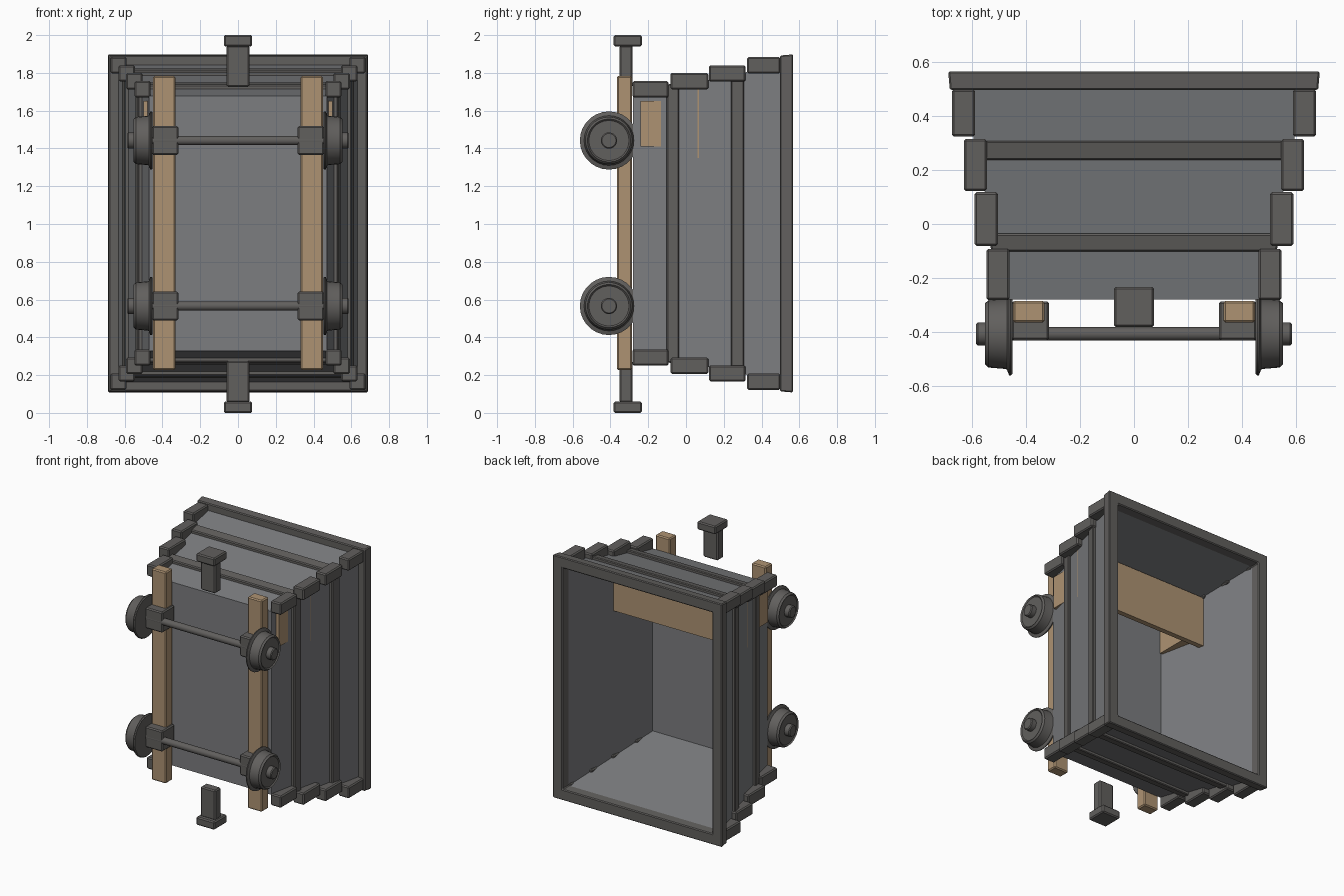
import bpy, bmesh, math
from mathutils import Matrix

if "Cube" in bpy.data.objects:
    bpy.data.objects.remove(bpy.data.objects["Cube"])

CZ = 1.003       # middle of the cart along its length (z)
DZ = 0.205       # half-length minus half-width of the tub


def material(name, rgb):
    m = bpy.data.materials.new(name)
    m.diffuse_color = (*rgb, 1)
    m.use_nodes = True
    m.node_tree.nodes["Principled BSDF"].inputs["Base Color"].default_value = m.diffuse_color
    return m


WOOD = material("wood", (0.42, 0.29, 0.17))
IRON = material("dark_iron", (0.12, 0.115, 0.11))
SHEET = material("sheet_metal", (0.2, 0.205, 0.215))


def finish(name, bm, mat, bevel=0.0):
    bmesh.ops.recalc_face_normals(bm, faces=bm.faces)
    me = bpy.data.meshes.new(name)
    bm.to_mesh(me)
    bm.free()
    me.materials.append(mat)
    ob = bpy.data.objects.new(name, me)
    bpy.context.collection.objects.link(ob)
    if bevel:
        b = ob.modifiers.new("bevel", "BEVEL")
        b.width, b.segments = bevel, 1
        b.limit_method, b.angle_limit = "ANGLE", math.radians(40)
    return ob


def box(name, x, y, z, mat, bevel=0.008):
    """Box from (low, high) ranges."""
    bm = bmesh.new()
    bmesh.ops.create_cube(bm, size=1)
    for v in bm.verts:
        v.co = [r[0] if c < 0 else r[1] for c, r in zip(v.co, (x, y, z))]
    return finish(name, bm, mat, bevel)


def span(s, a, b):
    """Range a..b mirrored to the side s."""
    return tuple(sorted((s * a, s * b)))


def loft(name, loops, mat, closed, bevel=0.0):
    """Rectangular loops (half width, y) joined in order; closed makes a ring."""
    bm = bmesh.new()
    rows = [[bm.verts.new((sx * w, y, CZ + sz * (w + DZ)))
             for sx, sz in ((-1, -1), (1, -1), (1, 1), (-1, 1))] for w, y in loops]
    pairs = list(zip(rows, rows[1:]))
    if closed:
        pairs.append((rows[-1], rows[0]))
    else:
        bm.faces.new(rows[0])
        bm.faces.new(rows[-1])
    for a, b in pairs:
        for i in range(4):
            j = (i + 1) % 4
            bm.faces.new((a[i], a[j], b[j], b[i]))
    return finish(name, bm, mat, bevel)


def lathe(name, profile, y, z, side, mat, n=28):
    """Turned part along x from (x, radius) points."""
    bm = bmesh.new()
    rows = []
    for x, r in profile:
        rows.append([bm.verts.new((side * x, y + r * math.cos(2 * math.pi * i / n),
                                   z + r * math.sin(2 * math.pi * i / n))) for i in range(n)])
    for a, b in zip(rows, rows[1:]):
        for i in range(n):
            j = (i + 1) % n
            bm.faces.new((a[i], a[j], b[j], b[i]))
    bm.faces.new(rows[0])
    bm.faces.new(rows[-1])
    ob = finish(name, bm, mat)
    bpy.context.view_layer.objects.active = ob
    ob.select_set(True)
    bpy.ops.object.shade_smooth_by_angle(angle=math.radians(30))
    ob.select_set(False)
    return ob


def wall(y):
    """Outer half width of the sloping tub at height y."""
    return 0.47 + 0.21 * (y + 0.28)


# Tub: tapered open shell with a floor
loft("tub", [(wall(-0.28), -0.28), (wall(0.53), 0.53),
             (wall(0.53) - 0.03, 0.53), (wall(-0.25) - 0.03, -0.25)], SHEET, False)

# Bands round the tub and the rim on its open end
for i, (y0, y1) in enumerate(((-0.102, -0.036), (0.238, 0.308))):
    loft(f"band_{i + 1}", [(wall(y0) + 0.022, y0), (wall(y1) + 0.022, y1),
                           (wall(y1) - 0.015, y1), (wall(y0) - 0.015, y0)], IRON, True, 0.006)
loft("rim", [(0.684, 0.498), (0.69, 0.567), (0.61, 0.567), (0.603, 0.498)], IRON, True, 0.006)

# Stepped corner blocks
steps = ((0.462, 0.548, -0.283, -0.092), (0.505, 0.592, -0.082, 0.118),
         (0.546, 0.632, 0.122, 0.316), (0.59, 0.676, 0.324, 0.5))
for sx in (-1, 1):
    for sz in (-1, 1):
        for i, (a, b, y0, y1) in enumerate(steps):
            z = [CZ + c for c in span(sz, a + DZ, b + DZ)]
            box(f"corner_block_{i + 1}", span(sx, a, b), (y0, y1), z, IRON)

# Bench inside the tub: board and two legs
box("seat_board", (-0.543, 0.543), (0.062, 0.1), (1.35, 1.72), WOOD, 0)
for s in (-1, 1):
    box("seat_leg", span(s, 0.43, 0.501), (-0.24, 0.065), (1.41, 1.65), WOOD, 0)

# Wooden chassis rails
for s in (-1, 1):
    box("chassis_rail", span(s, 0.332, 0.45), (-0.366, -0.285),
        (CZ - 0.777, CZ + 0.78), WOOD)

# Axles, axle boxes and flanged wheels
AY = -0.408
wheel = [(0.452, 0.06), (0.452, 0.148), (0.458, 0.154), (0.464, 0.154), (0.472, 0.132),
         (0.48, 0.13), (0.54, 0.125), (0.553, 0.114), (0.545, 0.106),
         (0.545, 0.043), (0.58, 0.043), (0.586, 0.037)]
for az in (CZ - 0.437, CZ + 0.439):
    lathe("axle", [(-0.47, 0.025), (0.47, 0.025)], AY, az, 1, IRON, 16)
    for s in (-1, 1):
        box("axle_box", span(s, 0.315, 0.455), (-0.432, -0.287),
            (az - 0.076, az + 0.076), IRON)
        lathe("wheel", wheel, AY, az, s, IRON)

# Buffers at both ends
for s in (-1, 1):
    shaft = [1 + c for c in span(s, 0.725, 0.945)]
    head = [1 + c for c in span(s, 0.94, 1.0)]
    box("buffer_shaft", (-0.06, 0.06), (-0.352, -0.283), shaft, IRON)
    box("buffer_head", (-0.075, 0.075), (-0.383, -0.234), head, IRON)
